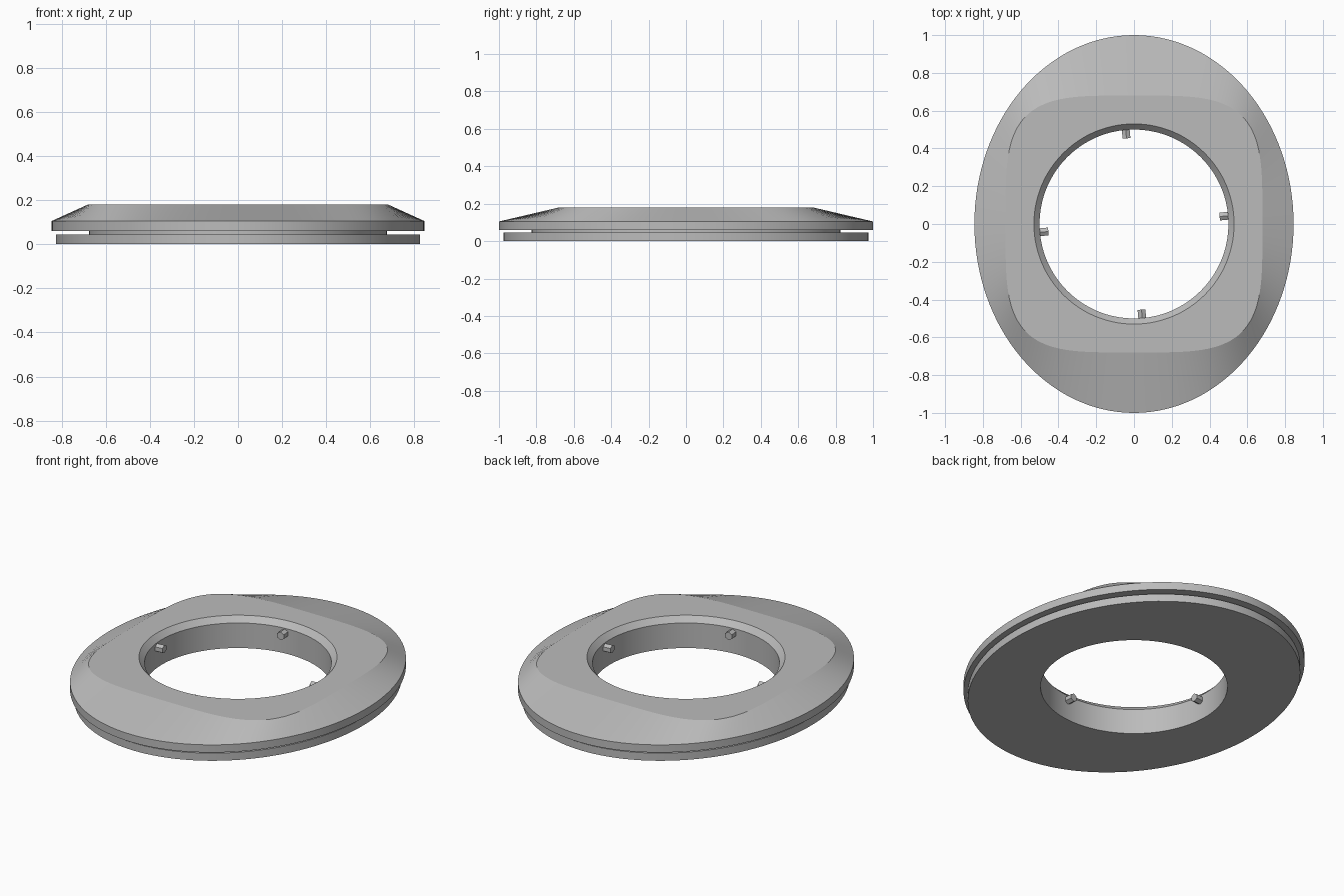
import bpy
import bmesh
from math import cos, sin, pi, radians
from mathutils import Matrix

if "Cube" in bpy.data.objects:
    bpy.data.objects.remove(bpy.data.objects["Cube"], do_unlink=True)

SEGMENTS = 128
HOLE = 0.5

grey = bpy.data.materials.new("satin_grey")
grey.use_nodes = True
colour = (0.5, 0.5, 0.5, 1)
grey.diffuse_color = colour
grey.node_tree.nodes["Principled BSDF"].inputs["Base Color"].default_value = colour


def finish(name, bm, smooth_angle):
    bmesh.ops.recalc_face_normals(bm, faces=bm.faces)
    mesh = bpy.data.meshes.new(name)
    bm.to_mesh(mesh)
    bm.free()
    mesh.materials.append(grey)
    obj = bpy.data.objects.new(name, mesh)
    bpy.context.collection.objects.link(obj)
    if smooth_angle:
        bpy.ops.object.select_all(action='DESELECT')
        obj.select_set(True)
        bpy.context.view_layer.objects.active = obj
        bpy.ops.object.shade_smooth_by_angle(angle=radians(smooth_angle))
    return obj


def oval(rx, ry, power, z):
    """Superellipse outline sampled at even polar angles."""
    points = []
    for i in range(SEGMENTS):
        a = 2 * pi * i / SEGMENTS
        if power == 2:
            points.append((rx * cos(a), ry * sin(a), z))
        else:
            r = (abs(cos(a) / rx) ** power + abs(sin(a) / ry) ** power) ** (-1 / power)
            points.append((r * cos(a), r * sin(a), z))
    return points


def ring(name, outlines):
    """Closed loft through the outlines, last joined back to first."""
    bm = bmesh.new()
    loops = [[bm.verts.new(p) for p in oval(*o)] for o in outlines]
    for a, b in zip(loops, loops[1:] + loops[:1]):
        for i in range(SEGMENTS):
            j = (i + 1) % SEGMENTS
            bm.faces.new((a[i], a[j], b[j], b[i]))
    return finish(name, bm, 10)


def flat_ring(name, rx, ry, low, high):
    return ring(name, [(HOLE, HOLE, 2, low), (rx, ry, 2, low),
                       (rx, ry, 2, high), (HOLE, HOLE, 2, high)])


# Back plate and the recessed neck above it
flat_ring("base_ring", 0.825, 0.975, 0.0, 0.045)
flat_ring("recessed_neck", 0.675, 0.825, 0.045, 0.06)

# Front bezel: oval rim sloping up to a rounded-square top, chamfered hole
ring("bezel", [
    (HOLE, HOLE, 2, 0.06),
    (0.845, 1.0, 2, 0.06),
    (0.845, 1.0, 2, 0.105),
    (0.68, 0.68, 4, 0.18),
    (0.53, 0.53, 2, 0.18),
    (HOLE, HOLE, 2, 0.148),
])

# Four hexagonal locating pegs inside the hole
for side, angle in zip(("left", "back", "right", "front"), range(5, 365, 90)):
    bm = bmesh.new()
    bmesh.ops.create_cone(bm, cap_ends=True, segments=6, radius1=0.024,
                          radius2=0.024, depth=0.052)
    place = (Matrix.Rotation(radians(angle), 4, 'Z')
             @ Matrix.Translation((0.481, 0, 0.12))
             @ Matrix.Rotation(pi / 2, 4, 'Y'))
    bm.transform(place)
    # Turn a corner of the hexagon upward
    if max(v.co.z for v in bm.verts) < 0.143:
        bmesh.ops.rotate(bm, verts=bm.verts, cent=place.translation,
                         matrix=Matrix.Rotation(pi / 6, 3, place.to_3x3().col[2]))
    finish("peg_" + side, bm, 0)
